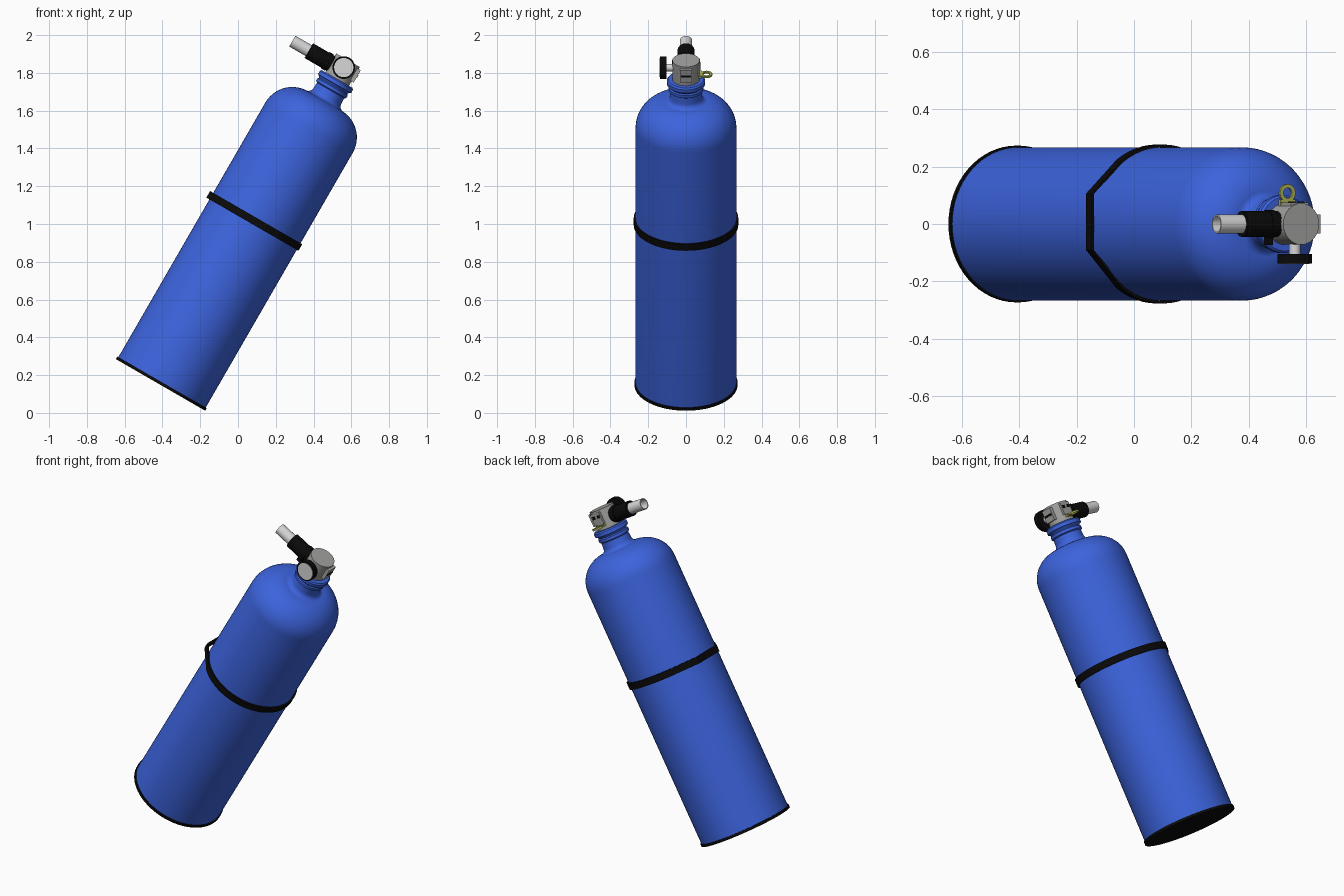
import bpy, bmesh, math
from mathutils import Matrix, Vector

if "Cube" in bpy.data.objects:
    bpy.data.objects.remove(bpy.data.objects["Cube"])

# Local frame: bottle axis is local z, base at the origin; then leaned 30 degrees
LEAN = Matrix.Translation((-0.41, 0, 0.148)) @ Matrix.Rotation(math.radians(30), 4, 'Y')


def material(name, rgb):
    m = bpy.data.materials.new(name)
    m.diffuse_color = (*rgb, 1)
    m.use_nodes = True
    m.node_tree.nodes["Principled BSDF"].inputs["Base Color"].default_value = m.diffuse_color
    return m


BLUE = material("bottle blue", (0.045, 0.125, 0.72))
BLACK = material("rubber black", (0.003, 0.003, 0.003))
GRAY = material("valve gray", (0.36, 0.36, 0.35))
LIGHT = material("light gray", (0.68, 0.68, 0.68))
OLIVE = material("olive brass", (0.42, 0.44, 0.09))


def finish(name, bm, mat, local=Matrix(), smooth=True):
    bmesh.ops.recalc_face_normals(bm, faces=bm.faces)
    me = bpy.data.meshes.new(name)
    bm.to_mesh(me)
    bm.free()
    me.materials.append(mat)
    ob = bpy.data.objects.new(name, me)
    bpy.context.collection.objects.link(ob)
    ob.matrix_world = LEAN @ local
    if smooth:
        bpy.ops.object.select_all(action='DESELECT')
        ob.select_set(True)
        bpy.context.view_layer.objects.active = ob
        bpy.ops.object.shade_smooth_by_angle(angle=math.radians(35))
    return ob


def lathe(name, profile, mat, local=Matrix(), n=48, closed=False):
    """Revolve (radius, height) pairs about z."""
    bm = bmesh.new()
    rings = []
    for r, z in profile:
        if r == 0:
            rings.append([bm.verts.new((0, 0, z))] * n)
        else:
            rings.append([bm.verts.new((r * math.cos(2 * math.pi * i / n),
                                        r * math.sin(2 * math.pi * i / n), z)) for i in range(n)])
    pairs = list(zip(rings, rings[1:])) + ([(rings[-1], rings[0])] if closed else [])
    for a, b in pairs:
        for i in range(n):
            j = (i + 1) % n
            bm.faces.new(list(dict.fromkeys((a[i], a[j], b[j], b[i]))))
    return finish(name, bm, mat, local)


def rod(name, r, z0, z1, mat, local=Matrix(), n=32):
    return lathe(name, [(0, z0), (r, z0), (r, z1), (0, z1)], mat, local, n)


def box(name, centre, size, mat):
    bm = bmesh.new()
    bmesh.ops.create_cube(bm, size=1)
    bmesh.ops.scale(bm, vec=size, verts=bm.verts)
    return finish(name, bm, mat, Matrix.Translation(centre), False)


def loop_band(name, inner, outer, z0, z1, mat, local=Matrix()):
    """Flat band between two closed outlines with equal point counts."""
    bm = bmesh.new()
    rings = [[bm.verts.new((x, y, z)) for x, y in line]
             for line, z in ((inner, z0), (outer, z0), (outer, z1), (inner, z1))]
    n = len(inner)
    for k in range(4):
        a, b = rings[k], rings[(k + 1) % 4]
        for i in range(n):
            bm.faces.new((a[i], a[(i + 1) % n], b[(i + 1) % n], b[i]))
    return finish(name, bm, mat, local)


def arc(cx, cz, r, a0, a1, steps):
    return [(cx + r * math.cos(math.radians(a0 + (a1 - a0) * i / steps)),
             cz + r * math.sin(math.radians(a0 + (a1 - a0) * i / steps))) for i in range(steps + 1)]


# Bottle: straight wall, rounded shoulder, filleted neck and collar
R = 0.267
lathe("bottle", [(0, 0.012), (R, 0.012)] + arc(R - 0.165, 1.572, 0.165, 0, 84, 12)
      + arc(0.115, 1.766, 0.03, 265, 180, 5)
      + [(0.083, 1.80), (0.092, 1.806), (0.092, 1.822), (0.086, 1.828), (0.09, 1.836),
         (0.101, 1.842), (0.101, 1.862), (0.094, 1.87), (0, 1.87)], BLUE, n=64)

# Base cap
rod("base_cap", 0.273, 0, 0.016, BLACK, n=64)


# Strap: hugs the bottle, stands off as straight runs on the upper side
def strap_outline(grow):
    pts = [((0.268 + grow) * math.cos(math.radians(a)),
            (0.268 + grow) * math.sin(math.radians(a))) for a in range(-126, 127, 6)]
    return pts + [(-0.277 - grow, 0.105), (-0.277 - grow, -0.09)]


loop_band("strap", strap_outline(0), strap_outline(0.009), 0.98, 1.02, BLACK)

# Valve body with square outlet and slot
rod("valve_body", 0.072, 1.865, 1.985, GRAY)
box("valve_outlet", (0.055, 0, 1.935), (0.06, 0.065, 0.075), GRAY)
box("outlet_slot", (0.086, 0, 1.935), (0.004, 0.055, 0.012), BLACK)
box("valve_back_pad", (0, 0.06, 1.94), (0.07, 0.03, 0.07), GRAY)
for s in (-1, 1):
    box("pad_hole", (s * 0.018, 0.076, 1.95), (0.018, 0.004, 0.018), BLACK)

# Hand knob on the front side
FRONT = Matrix.Translation((0, 0, 1.94)) @ Matrix.Rotation(math.radians(90), 4, 'X')
rod("knob_stem", 0.02, 0.05, 0.11, LIGHT, FRONT, 20)
rod("knob", 0.06, 0.104, 0.137, BLACK, FRONT)
rod("knob_face", 0.051, 0.136, 0.140, LIGHT, FRONT)

# Hose: rubber sleeve and open pipe
HOSE = Matrix.Translation((0, 0, 1.925)) @ Matrix.Rotation(math.radians(-90), 4, 'Y')
rod("hose_connector", 0.034, 0.03, 0.09, GRAY, HOSE)
rod("hose_sleeve", 0.045, 0.065, 0.205, BLACK, HOSE)
rod("hose_clamp", 0.049, 0.08, 0.105, BLACK, HOSE)
box("clamp_screw", (-0.092, -0.058, 1.915), (0.022, 0.03, 0.025), BLACK)
lathe("hose_pipe", [(0.033, 0.19), (0.033, 0.306), (0.028, 0.306), (0.028, 0.19)],
      LIGHT, HOSE, 32, True)

# Safety ring on the back side
ring = [(math.cos(2 * math.pi * i / 24), math.sin(2 * math.pi * i / 24)) for i in range(24)]
loop_band("safety_ring", [(x * 0.018, y * 0.018) for x, y in ring],
          [(x * 0.031, y * 0.031) for x, y in ring], -0.005, 0.005, OLIVE,
          Matrix.Translation((-0.005, 0.108, 1.895)))
box("ring_foot", (-0.005, 0.073, 1.895), (0.06, 0.025, 0.012), OLIVE)
